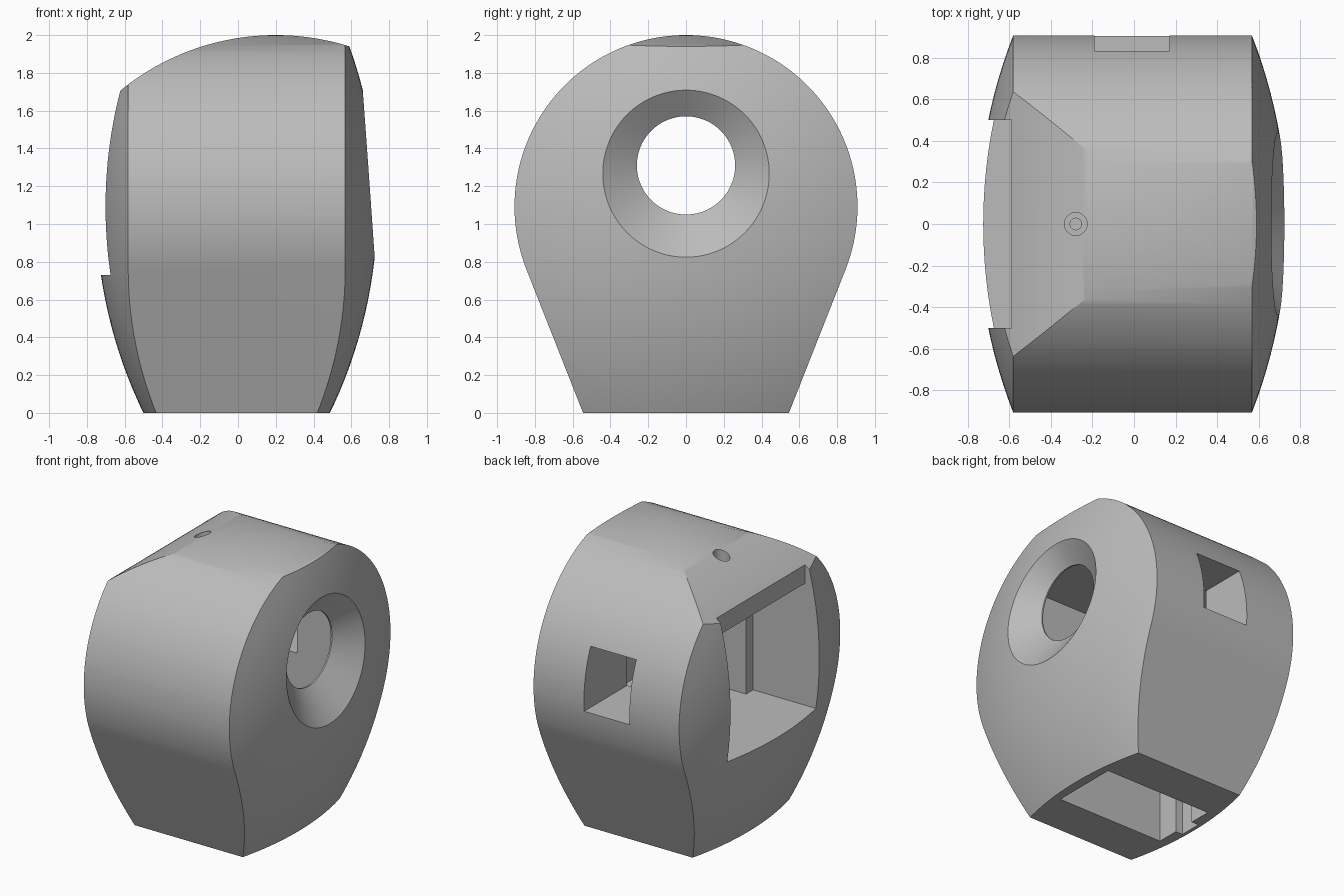
import bpy, bmesh, math
from mathutils import Matrix, Vector

cube = bpy.data.objects.get("Cube")
if cube:
    bpy.data.objects.remove(cube, do_unlink=True)

AXIS_Z, RADIUS, FOOT = 1.092, 0.908, 0.545   # round shell and its narrow foot
DOME_R, DOME_X, SHIFT = 2.5, 0.745, -0.007   # domed sides
ROOF_R, ROOF_X = 1.3, 0.2                    # arched roof
ALONG_X = Matrix.Rotation(math.pi / 2, 4, 'Y')

grey = bpy.data.materials.new("plain_grey")
grey.use_nodes = True
colour = (0.5, 0.5, 0.5, 1)
grey.diffuse_color = colour
grey.node_tree.nodes["Principled BSDF"].inputs["Base Color"].default_value = colour


def finish(name, bm):
    bmesh.ops.recalc_face_normals(bm, faces=bm.faces[:])
    mesh = bpy.data.meshes.new(name)
    bm.to_mesh(mesh)
    bm.free()
    mesh.materials.append(grey)
    ob = bpy.data.objects.new(name, mesh)
    bpy.context.collection.objects.link(ob)
    return ob


def prism(name, points, direction):
    """Closed outline extruded along a vector."""
    bm = bmesh.new()
    face = bm.faces.new([bm.verts.new(p) for p in points])
    ext = bmesh.ops.extrude_face_region(bm, geom=[face])
    moved = [v for v in ext["geom"] if isinstance(v, bmesh.types.BMVert)]
    bmesh.ops.translate(bm, verts=moved, vec=Vector(direction))
    return finish(name, bm)


def box(name, low, high):
    (x, y, z), (X, Y, Z) = low, high
    return prism(name, [(x, y, z), (X, y, z), (X, Y, z), (x, Y, z)], (0, 0, Z - z))


def lathe(name, profile, matrix, steps):
    """Solid of revolution from (radius, height) points, ends capped."""
    bm = bmesh.new()
    rings = []
    for r, h in profile:
        rings.append([bm.verts.new(matrix @ Vector((r * math.cos(a), r * math.sin(a), h)))
                      for a in (2 * math.pi * i / steps for i in range(steps))])
    for low, high in zip(rings, rings[1:]):
        for i in range(steps):
            j = (i + 1) % steps
            bm.faces.new((low[i], low[j], high[j], high[i]))
    bm.faces.new(rings[0])
    bm.faces.new(rings[-1])
    return finish(name, bm)


def combine(body, tool, operation):
    mod = body.modifiers.new(operation.lower(), 'BOOLEAN')
    mod.operation, mod.object, mod.solver = operation, tool, 'EXACT'
    bpy.context.view_layer.objects.active = body
    bpy.ops.object.modifier_apply(modifier=mod.name)
    bpy.data.objects.remove(tool, do_unlink=True)


# Shell: round top with straight sides tangent to it, running down to the foot
tangent = math.acos(RADIUS / math.hypot(FOOT, AXIS_Z)) - math.atan2(AXIS_Z, FOOT)
N = 96
outline = [(-1, -FOOT, 0), (-1, FOOT, 0)]
for i in range(N + 1):
    a = tangent + (math.pi - 2 * tangent) * i / N
    outline.append((-1, RADIUS * math.cos(a), AXIS_Z + RADIUS * math.sin(a)))
housing = prism("housing", outline, (2, 0, 0))

# Domed left and right sides
rim = [0.02] + [0.07 * i for i in range(1, 20)]
dome = [(r, DOME_X - DOME_R + math.sqrt(DOME_R ** 2 - r * r)) for r in rim]
lens = [(r, -h) for r, h in dome] + dome[::-1]
combine(housing, lathe("lens", lens, Matrix.Translation((SHIFT, 0, AXIS_Z)) @ ALONG_X, 128),
        'INTERSECT')

# Arched roof
arch = [(-1, -1.2, -1), (1, -1.2, -1)]
for i in range(65):
    x = 1 - 2 * i / 64
    arch.append((x, -1.2, 2 - ROOF_R + math.sqrt(ROOF_R ** 2 - (x - ROOF_X) ** 2)))
combine(housing, prism("arch", arch, (0, 2.4, 0)), 'INTERSECT')

# Side slot, inner chambers, rear port and the bottom pocket with its groove
cuts = {
    "slot": ((-1, -0.5, 0.73), (-0.59, 0.5, 2.2)),
    "wide_chamber": ((-0.7, -0.5, 0.73), (-0.18, 0.5, 1.6)),
    "narrow_chamber": ((-0.3, -0.42, 0.73), (0.55, 0.42, 1.6)),
    "rear_port": ((-0.19, 0.3, 1.02), (0.17, 1.2, 1.456)),
    "pocket": ((-0.42, -0.24, -0.2), (0.42, 0.24, 0.6)),
    "groove": ((-0.475, -0.08, -0.2), (-0.3, 0.08, 0.55)),
}
for name, (low, high) in cuts.items():
    combine(housing, box(name, low, high), 'DIFFERENCE')

# Flared round opening
combine(housing, lathe("flare", [(0.26, 0.4), (0.26, 0.56), (0.605, 0.81)],
                       Matrix.Translation((0, 0, 1.31)) @ ALONG_X, 96), 'DIFFERENCE')

# Counterbored screw hole in the roof
combine(housing, lathe("screw_hole", [(0.028, 1.5), (0.028, 1.8), (0.055, 1.8), (0.055, 2.2)],
                       Matrix.Translation((-0.28, 0, 0)), 32), 'DIFFERENCE')

# Smooth curves, crisp edges
bpy.ops.object.select_all(action='DESELECT')
housing.select_set(True)
bpy.context.view_layer.objects.active = housing
bpy.ops.object.shade_smooth_by_angle(angle=math.radians(30))
